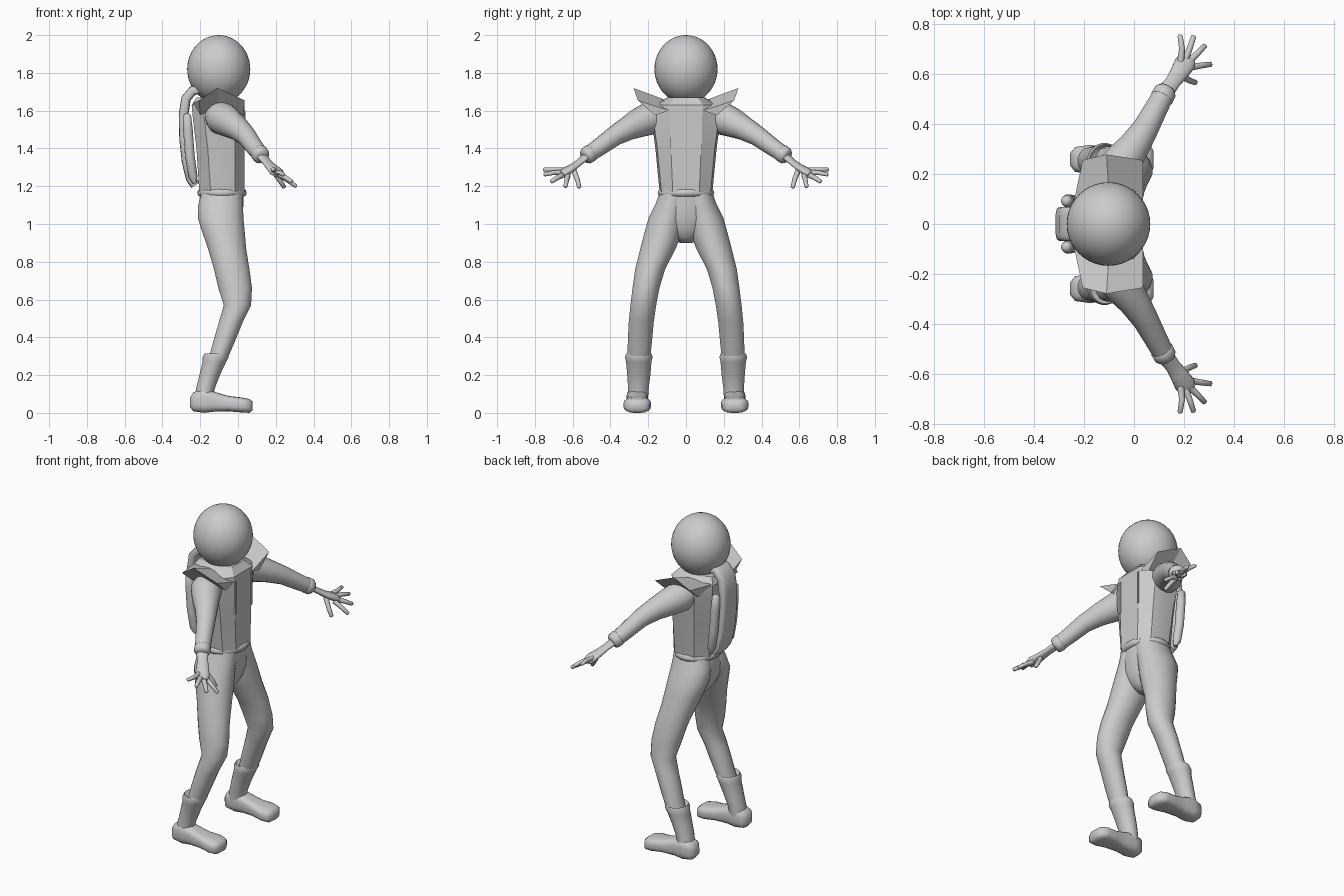
import bpy, bmesh, math
from mathutils import Vector

cube = bpy.data.objects.get("Cube")
if cube:
    bpy.data.objects.remove(cube, do_unlink=True)

GREY = (0.6, 0.6, 0.6, 1)
mat = bpy.data.materials.new("suit grey")
mat.use_nodes = True
mat.diffuse_color = GREY
mat.node_tree.nodes["Principled BSDF"].inputs["Base Color"].default_value = GREY
X, Y, Z = Vector((1, 0, 0)), Vector((0, 1, 0)), Vector((0, 0, 1))


def finish(name, bm, mirror=False, angle=40, subdiv=0, thick=0):
    """Turn a bmesh into a shaded object, optionally mirrored left to right."""
    bmesh.ops.recalc_face_normals(bm, faces=bm.faces)
    me = bpy.data.meshes.new(name)
    bm.to_mesh(me)
    bm.free()
    me.materials.append(mat)
    ob = bpy.data.objects.new(name, me)
    bpy.context.collection.objects.link(ob)
    if thick:
        ob.modifiers.new("Thickness", 'SOLIDIFY').thickness = thick
    if mirror:
        m = ob.modifiers.new("Mirror", 'MIRROR')
        m.use_axis = (False, True, False)
        m.use_mirror_merge = False
    if subdiv:
        ob.modifiers.new("Smooth", 'SUBSURF').levels = subdiv
        ob.modifiers["Smooth"].render_levels = subdiv
    bpy.ops.object.select_all(action='DESELECT')
    ob.select_set(True)
    bpy.context.view_layer.objects.active = ob
    bpy.ops.object.shade_smooth_by_angle(angle=math.radians(angle))
    return ob


def oval(c, u, v, ru, rv, n=20, power=1.0):
    """Ring of points; a power under one makes it boxier."""
    pts = []
    for i in range(n):
        t = 2 * math.pi * (i + 0.5) / n
        a, b = math.cos(t), math.sin(t)
        a = math.copysign(abs(a) ** power, a)
        b = math.copysign(abs(b) ** power, b)
        pts.append(Vector(c) + u * ru * a + v * rv * b)
    return pts


def loft(name, rings, **kw):
    bm = bmesh.new()
    vs = [[bm.verts.new(p) for p in r] for r in rings]
    n = len(rings[0])
    for a, b in zip(vs, vs[1:]):
        for i in range(n):
            j = (i + 1) % n
            bm.faces.new((a[i], a[j], b[j], b[i]))
    bm.faces.new(vs[0])
    bm.faces.new(vs[-1])
    return finish(name, bm, **kw)


def tube(name, path, flat=1.0, n=12, **kw):
    """Round tube through (x, y, z, radius) points."""
    pts = [Vector(p[:3]) for p in path]
    rings = []
    for i, p in enumerate(path):
        d = (pts[min(i + 1, len(pts) - 1)] - pts[max(i - 1, 0)]).normalized()
        u = d.cross(Z).normalized()
        rings.append(oval(pts[i], u, u.cross(d), p[3], p[3] * flat, n))
    return loft(name, rings, **kw)


def levels(name, rows, **kw):
    """Stack of level ovals: z, centre x, centre y, radius x, radius y."""
    return loft(name, [oval((x, y, z), X, Y, rx, ry) for z, x, y, rx, ry in rows], **kw)


# Helmet
bm = bmesh.new()
bmesh.ops.create_uvsphere(bm, u_segments=40, v_segments=24, radius=1)
for v in bm.verts:
    v.co = Vector((v.co.x * .167 - .102, v.co.y * .167, v.co.z * .18 + 1.82))
finish("helmet", bm)

# Vest with flat panels: z, front x, back x, half width, panel half width
rings = []
for z, f, b, w, a in ((1.17, .035, -.205, .14, .07), (1.4, .035, -.22, .162, .08),
                      (1.57, .035, -.24, .185, .085), (1.63, .035, -.245, .165, .09),
                      (1.67, -.0, -.22, .1, .06)):
    half = [(f, a), (f - .05, w - .01), (f - .11, w), (b + .06, w - .01), (b, a)]
    rings.append([Vector((x, y, z)) for x, y in half] +
                 [Vector((x, -y, z)) for x, y in reversed(half)])
loft("vest", rings, angle=20)

# Flared shoulder wings
bm = bmesh.new()
inner = [bm.verts.new(p) for p in ((.035, .09, 1.6), (-.1, .13, 1.665), (-.24, .09, 1.64))]
outer = [bm.verts.new(p) for p in ((.035, .255, 1.655), (-.11, .278, 1.72), (-.205, .255, 1.655))]
under = [bm.verts.new(p) for p in ((.03, .165, 1.575), (-.1, .17, 1.6), (-.2, .165, 1.58))]
for a, b in ((inner, outer), (outer, under)):
    for i in range(2):
        bm.faces.new((a[i], a[i + 1], b[i + 1], b[i]))
for i in (0, 2):
    bm.faces.new((inner[i], outer[i], under[i]))
finish("shoulder_wing", bm, mirror=True, angle=15)

# Chest straps
bm = bmesh.new()
bmesh.ops.create_cube(bm, size=1)
for v in bm.verts:
    v.co = Vector((v.co.x * .008 + .036, v.co.y * .012 + .078, v.co.z * .2 + 1.5))
finish("chest_strap", bm, mirror=True)

# Belt roll
levels("belt", [(1.145, -.085, 0, .115, .135), (1.15, -.085, 0, .128, .147),
                (1.165, -.085, 0, .133, .152), (1.18, -.085, 0, .128, .147),
                (1.187, -.085, 0, .115, .135)], angle=60)

# Pelvis and legs
levels("pelvis", [(1.17, -.085, 0, .115, .142), (1.1, -.09, 0, .12, .158),
                  (1.03, -.09, 0, .115, .16), (.97, -.085, 0, .095, .12),
                  (.93, -.08, 0, .07, .07), (.9, -.08, 0, .035, .035)], angle=60)
levels("leg", [(1.16, -.085, .06, .112, .082), (1.1, -.092, .075, .12, .09),
               (1.03, -.092, .1, .122, .1), (.95, -.075, .122, .113, .1),
               (.87, -.058, .148, .102, .095), (.76, -.033, .19, .095, .08),
               (.66, -.015, .212, .09, .072), (.57, -.003, .226, .073, .069),
               (.48, -.038, .237, .064, .067), (.38, -.073, .244, .058, .065),
               (.28, -.108, .25, .05, .06)], mirror=True, angle=60)

# Boots
levels("boot_shaft", [(.29, -.113, .25, .05, .055), (.315, -.115, .25, .063, .068),
                      (.295, -.118, .25, .07, .074), (.27, -.125, .25, .063, .068),
                      (.2, -.15, .25, .055, .062), (.13, -.172, .252, .05, .055),
                      (.08, -.18, .255, .05, .055)], mirror=True, angle=60)
foot = ((-.255, .025, .03, .08), (-.235, .05, .008, .11), (-.18, .058, 0, .13),
        (-.125, .054, .006, .112), (-.05, .06, .008, .09), (.02, .073, .002, .082),
        (.06, .064, 0, .074), (.078, .035, .012, .06))
loft("foot", [oval((x, .258, (lo + hi) / 2), Y, Z, w, (hi - lo) / 2, 20, .65)
              for x, w, lo, hi in foot], mirror=True, angle=60)

# Sleeves with rolled cuffs
tube("sleeve", [(-.1, .13, 1.575, .08), (-.085, .19, 1.56, .088), (-.045, .25, 1.535, .078),
                (0, .31, 1.505, .064), (.045, .38, 1.465, .053), (.085, .455, 1.41, .047),
                (.12, .52, 1.365, .043)], n=18, mirror=True, angle=60)
tube("cuff", [(.108, .498, 1.38, .04), (.112, .505, 1.376, .047),
              (.124, .527, 1.361, .046), (.13, .538, 1.354, .036)], n=18, mirror=True, angle=60)

# Hands
tube("palm", [(.12, .52, 1.365, .035), (.155, .567, 1.325, .031), (.178, .6, 1.3, .036),
              (.203, .64, 1.276, .043), (.215, .662, 1.262, .032)],
     flat=.5, n=14, mirror=True, angle=60)
fingers = {
    "little_finger": ((.186, .65, 1.285), (.192, .7, 1.288), (.184, .752, 1.288)),
    "ring_finger": ((.205, .655, 1.272), (.222, .7, 1.272), (.238, .748, 1.262)),
    "middle_finger": ((.22, .65, 1.26), (.252, .68, 1.245), (.283, .712, 1.225)),
    "index_finger": ((.22, .625, 1.258), (.262, .632, 1.232), (.306, .638, 1.2)),
    "thumb": ((.185, .595, 1.285), (.218, .575, 1.235), (.245, .565, 1.195)),
}
for name, (a, b, c) in fingers.items():
    tip = tuple(Vector(c) + (Vector(c) - Vector(b)).normalized() * .005)
    tube(name, [a + (.015,), b + (.013,), c + (.011,), tip + (.005,)],
         n=8, mirror=True, angle=60)

# Curved pack slab over the back
spine = [(-.175, 1.7), (-.2, 1.715), (-.24, 1.705), (-.275, 1.665), (-.288, 1.58),
         (-.285, 1.45), (-.272, 1.33), (-.25, 1.24), (-.225, 1.205)]
rings = []
for i, (x, z) in enumerate(spine):
    p, q = spine[max(i - 1, 0)], spine[min(i + 1, len(spine) - 1)]
    d = Vector((q[0] - p[0], 0, q[1] - p[1])).normalized()
    rings.append(oval((x, 0, z), Y, d.cross(Y), .068, .026, 16, .5))
loft("back_pack", rings, angle=50)

# Side rods of the pack
tube("pack_rod", [(-.272, .092, 1.585, .008), (-.27, .092, 1.575, .022), (-.265, .092, 1.5, .026),
                  (-.255, .092, 1.36, .026), (-.238, .09, 1.25, .024), (-.23, .088, 1.215, .01)],
     n=12, mirror=True, angle=60)
